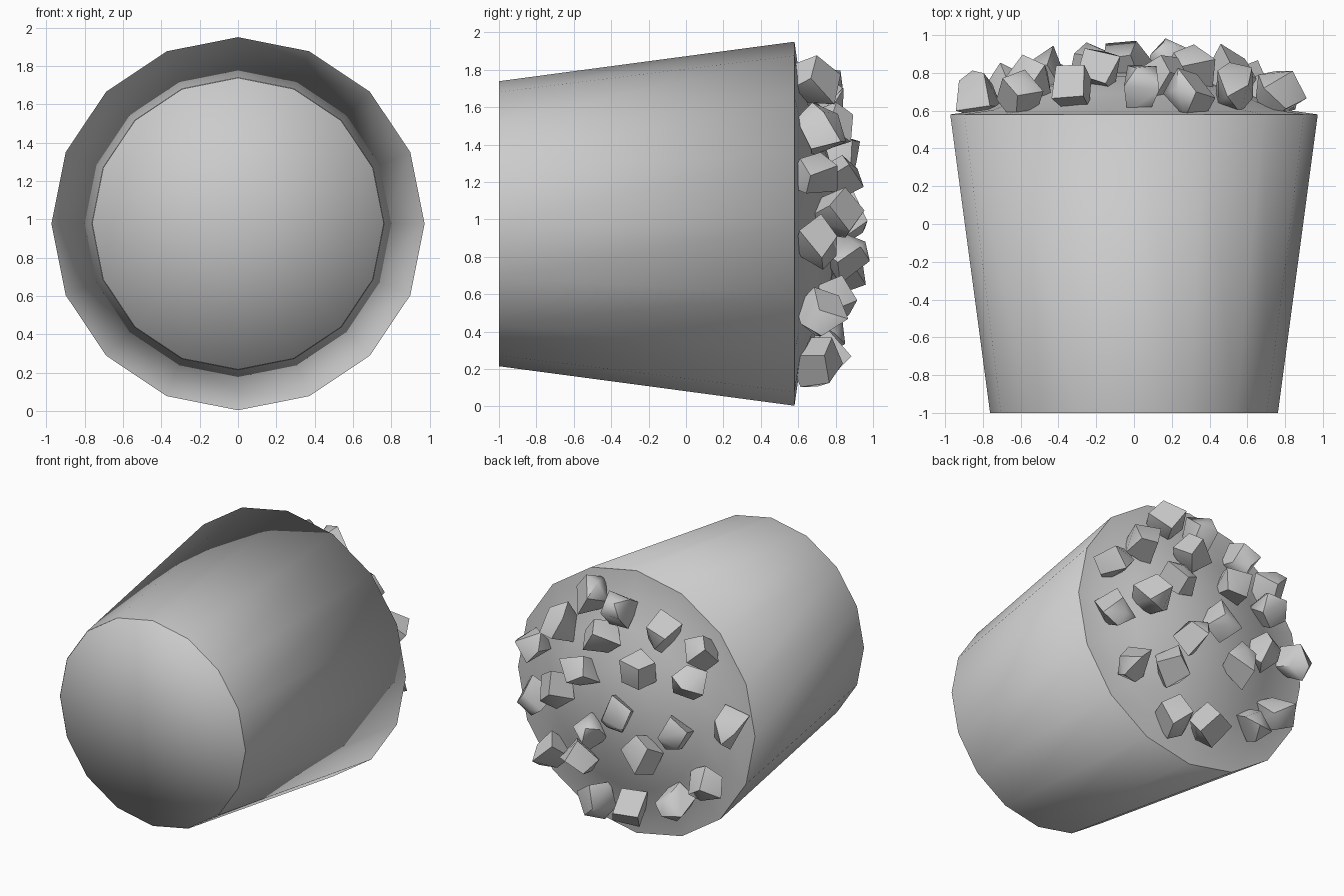
import bpy, bmesh, math, random
from mathutils import Vector

if "Cube" in bpy.data.objects:
    bpy.data.objects.remove(bpy.data.objects["Cube"])

random.seed(4)
CZ = 0.977
SIDES = 16


def finish(name, bm):
    for f in bm.faces:
        f.smooth = True
    me = bpy.data.meshes.new(name)
    bm.to_mesh(me)
    bm.free()
    ob = bpy.data.objects.new(name, me)
    bpy.context.collection.objects.link(ob)
    return ob


def lathe(name, profile):
    """Revolve (radius, y) points around the y axis."""
    bm = bmesh.new()
    rings = []
    for r, y in profile:
        if r == 0:
            rings.append([bm.verts.new((0, y, CZ))] * SIDES)
            continue
        ring = []
        for i in range(SIDES):
            t = math.tau * i / SIDES
            ring.append(bm.verts.new((r * math.sin(t), y, CZ + r * math.cos(t))))
        rings.append(ring)
    for a, b in zip(rings, rings[1:]):
        for i in range(SIDES):
            j = (i + 1) % SIDES
            quad = list(dict.fromkeys([a[i], a[j], b[j], b[i]]))
            bm.faces.new(quad)
    return finish(name, bm)


# Bucket lying on its side: base, lining, rim and outer wall
lathe("bucket", [(0, -1), (0.76, -1), (0.89, 0.58), (0.973, 0.58), (0.762, -1)])

# Mound filling the open end
lathe("mound", [(0.973, 0.58), (0.8, 0.605), (0.6, 0.69), (0.3, 0.78), (0, 0.81)])


def chunk(name, centre, size):
    """Irregular faceted lump made from a jittered cube with a peak."""
    bm = bmesh.new()
    pts = [Vector((x, y, z)) for x in (-1, 1) for y in (-1, 1) for z in (-1, 1)]
    pts.append(Vector((0, 1.6, 0)))
    rot = Vector((0, 0, 1)).rotation_difference(
        Vector((random.uniform(-1, 1), random.uniform(-1, 1), random.uniform(-1, 1))))
    for p in pts:
        jit = Vector([random.uniform(-0.3, 0.3) for _ in range(3)])
        bm.verts.new(Vector(centre) + rot @ (p + jit) * size * 0.62)
    res = bmesh.ops.convex_hull(bm, input=bm.verts)
    loose = [v for v in bm.verts if not v.link_faces]
    bmesh.ops.delete(bm, geom=loose, context='VERTS')
    bmesh.ops.dissolve_limit(bm, angle_limit=math.radians(12),
                             verts=bm.verts, edges=bm.edges)
    bmesh.ops.recalc_face_normals(bm, faces=bm.faces)
    for e in bm.edges:
        if e.calc_face_angle(0) > math.radians(50):
            e.smooth = False
    return finish(name, bm)


# Chunks scattered over the mound (x, height above the axis)
spots = [(.29, .76), (.03, .73), (.15, .53), (.53, .50), (.77, .26), (-.33, .67),
         (-.61, .56), (-.56, .35), (-.19, .37), (.29, .24), (.50, .05), (.75, -.11),
         (-.05, .02), (.20, -.18), (-.48, -.03), (-.82, .07), (-.23, -.22), (.61, -.47),
         (.33, -.43), (.24, -.74), (-.05, -.70), (-.43, -.56), (-.65, -.40)]
for n, (x, h) in enumerate(spots):
    y = 0.86 - 0.27 * (x * x + h * h)
    chunk("popped_corn_%02d" % (n + 1), (x, y, CZ + h), 0.135)
